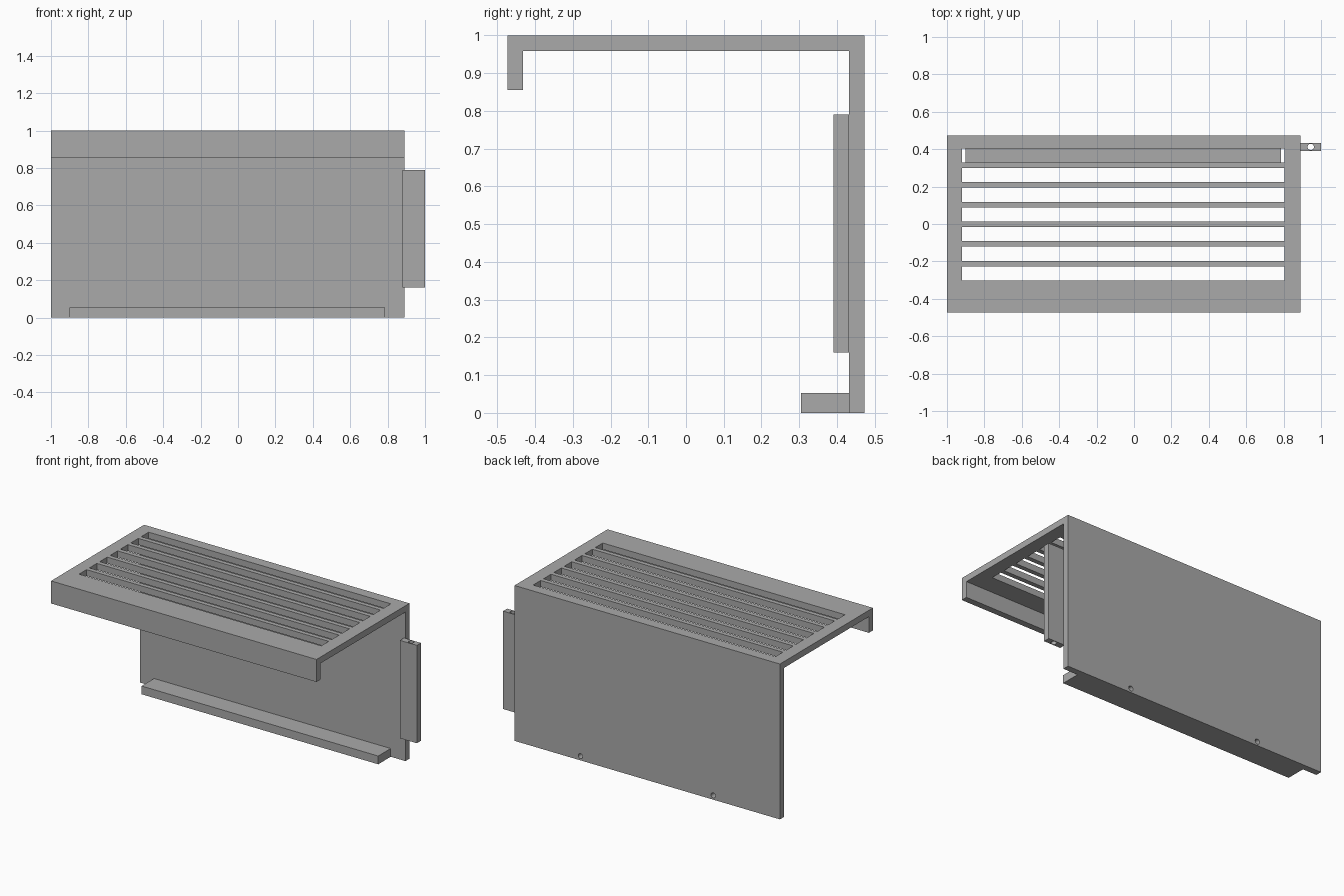
import bpy
import bmesh
from mathutils import Matrix, Vector

cube = bpy.data.objects.get("Cube")
if cube:
    bpy.data.objects.remove(cube, do_unlink=True)

grey = bpy.data.materials.new("plain_grey")
grey.use_nodes = True
colour = (0.4, 0.4, 0.4, 1)
grey.diffuse_color = colour
grey.node_tree.nodes["Principled BSDF"].inputs["Base Color"].default_value = colour


def finish(name, bm):
    bmesh.ops.recalc_face_normals(bm, faces=bm.faces)
    mesh = bpy.data.meshes.new(name)
    bm.to_mesh(mesh)
    bm.free()
    mesh.materials.append(grey)
    obj = bpy.data.objects.new(name, mesh)
    bpy.context.collection.objects.link(obj)
    return obj


def add_box(bm, low, high):
    low, high = Vector(low), Vector(high)
    matrix = Matrix.Translation((low + high) / 2) @ Matrix.Diagonal((*(high - low), 1))
    bmesh.ops.create_cube(bm, size=1, matrix=matrix)


def box(name, low, high):
    bm = bmesh.new()
    add_box(bm, low, high)
    return finish(name, bm)


def add_cylinder(bm, centre, radius, depth, turn=Matrix()):
    bmesh.ops.create_cone(bm, cap_ends=True, segments=24, radius1=radius, radius2=radius,
                          depth=depth, matrix=Matrix.Translation(centre) @ turn)


def cut(target, cutter):
    cutter.hide_render = True
    mod = target.modifiers.new("cut", "BOOLEAN")
    mod.operation = "DIFFERENCE"
    mod.solver = "EXACT"
    mod.object = cutter
    bpy.context.view_layer.objects.active = target
    bpy.ops.object.modifier_apply(modifier=mod.name)


LEFT, RIGHT = -1.0, 0.89
FRONT, BACK, WALL = -0.473, 0.473, 0.041

# Folded cover: front lip, top and back wall from one extruded profile
profile = [(FRONT, 0.855), (FRONT + WALL, 0.855), (FRONT + WALL, 1 - WALL),
           (BACK - WALL, 1 - WALL), (BACK - WALL, 0), (BACK, 0), (BACK, 1), (FRONT, 1)]
bm = bmesh.new()
face = bm.faces.new([bm.verts.new((LEFT, y, z)) for y, z in profile])
side = bmesh.ops.extrude_face_region(bm, geom=[face])
bmesh.ops.translate(bm, vec=(RIGHT - LEFT, 0, 0),
                    verts=[v for v in side["geom"] if isinstance(v, bmesh.types.BMVert)])
cover = finish("vented_cover", bm)

# Inner ledge at the foot of the back wall, and the hinge tab
ledge = box("inner_ledge", (-0.9, 0.305, 0), (0.785, BACK - WALL, 0.053))
tab = box("hinge_tab", (0.88, 0.391, 0.16), (1.0, BACK - WALL, 0.79))

# Seven vent slots
bm = bmesh.new()
for i in range(7):
    y = 0.367 - i * 0.1053
    add_box(bm, (-0.92, y - 0.038, 0.9), (0.805, y + 0.038, 1.1))
slots = finish("slot_cutter", bm)

# Two screw holes through the wall into the ledge
bm = bmesh.new()
for x in (-0.525, 0.42):
    add_cylinder(bm, (x, 0.45, 0.027), 0.016, 0.2, Matrix.Rotation(1.5707963, 4, "X"))
screws = finish("screw_cutter", bm)

# Vertical pin hole through the tab
bm = bmesh.new()
add_cylinder(bm, (0.945, 0.412, 0.475), 0.017, 1)
pin = finish("pin_cutter", bm)

cut(cover, slots)
cut(cover, screws)
cut(ledge, screws)
cut(tab, pin)
for cutter in (slots, screws, pin):
    bpy.data.objects.remove(cutter, do_unlink=True)

# Keep flat faces crisp and hole walls smooth
for obj in (cover, ledge, tab):
    bpy.ops.object.select_all(action="DESELECT")
    obj.select_set(True)
    bpy.context.view_layer.objects.active = obj
    bpy.ops.object.shade_smooth_by_angle(angle=0.5)
